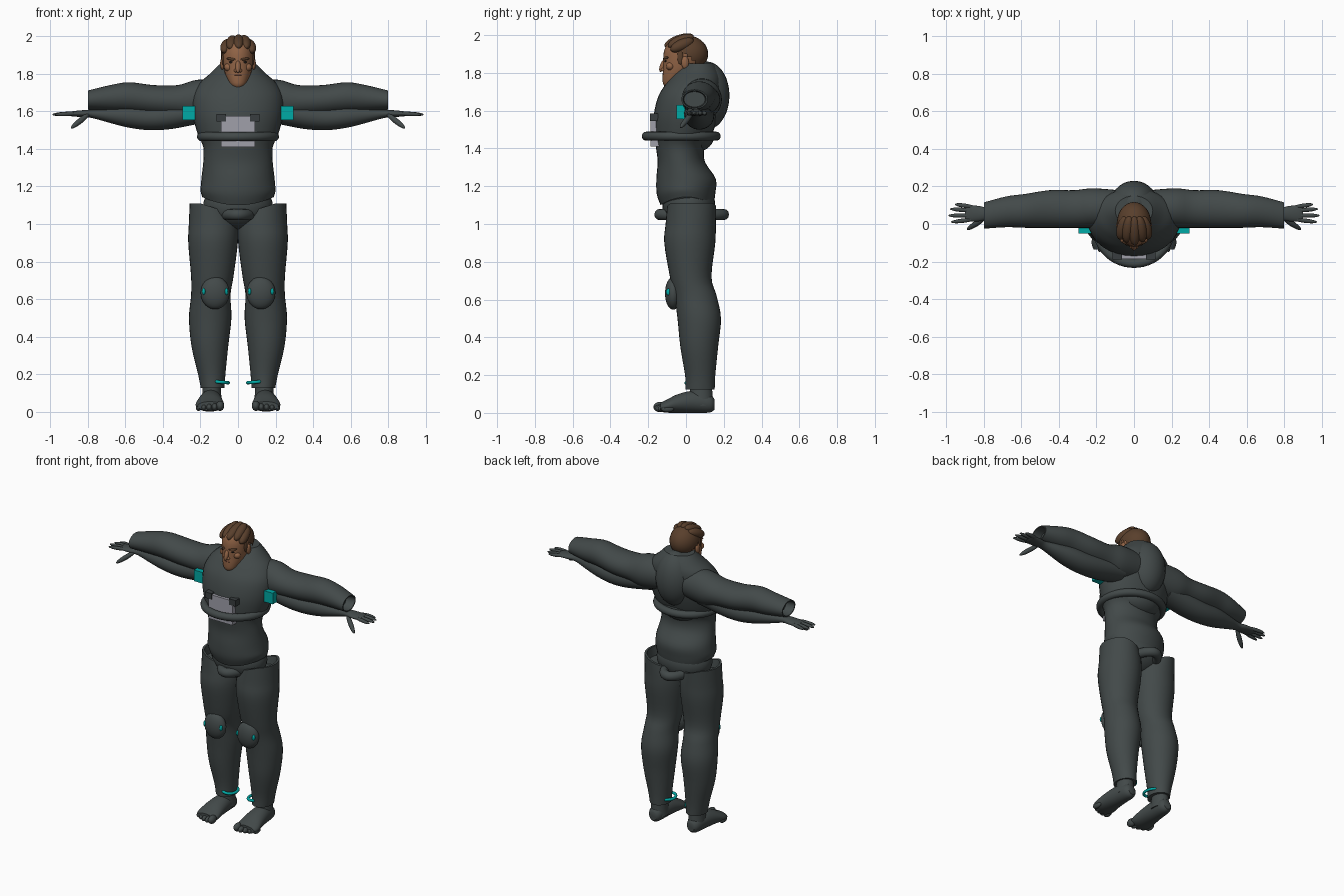
import bpy, bmesh
from math import sin, cos, pi, radians
from mathutils import Matrix, Vector

cube = bpy.data.objects.get("Cube")
if cube:
    bpy.data.objects.remove(cube, do_unlink=True)


def material(name, r, g, b):
    m = bpy.data.materials.new(name)
    m.use_nodes = True
    m.diffuse_color = (r, g, b, 1)
    bsdf = next(n for n in m.node_tree.nodes if n.type == "BSDF_PRINCIPLED")
    bsdf.inputs["Base Color"].default_value = (r, g, b, 1)
    bsdf.inputs["Roughness"].default_value = 0.7
    return m


SUIT = material("charcoal suit", .055, .067, .067)
POCKET = material("dark pocket", .04, .048, .05)
TEAL = material("teal", 0, .4, .38)
PLATE = material("light grey", .35, .35, .4)
SKIN = material("tan skin", .28, .125, .06)
HAIR = material("brown hair", .1, .05, .025)
LIPS = material("lip", .2, .07, .045)
DARK = material("eye dark", .02, .015, .012)


def finish(name, bm, mat, mirror=False, angle=40):
    """Turn a bmesh into a smooth object, optionally mirrored across x."""
    bmesh.ops.recalc_face_normals(bm, faces=bm.faces[:])
    me = bpy.data.meshes.new(name)
    bm.to_mesh(me)
    bm.free()
    me.materials.append(mat)
    me.shade_smooth()
    me.set_sharp_from_angle(angle=radians(angle))
    ob = bpy.data.objects.new(name, me)
    bpy.context.scene.collection.objects.link(ob)
    if mirror:
        ob.modifiers.new("mirror", "MIRROR")
    return ob


def spline(rows, steps):
    """Catmull-Rom interpolation through rows of numbers."""
    rows = [Vector(r) for r in rows]
    out = []
    for i in range(len(rows) - 1):
        a, b, c, d = (rows[max(0, min(len(rows) - 1, i + k))] for k in (-1, 0, 1, 2))
        for s in range(steps):
            t = s / steps
            out.append(b + (c - a) * (t / 2) + (a * 2 - b * 5 + c * 4 - d) * (t * t / 2)
                       + (b * 3 - a - c * 3 + d) * (t ** 3 / 2))
    return out + [rows[-1]]


def loft(name, axis, rows, mat, mirror=False, lip=0, warp=None, sides=32, steps=4):
    """Skin ellipses: rows hold position, two centres and two radii."""
    rings = spline(rows, steps)
    if lip:  # hollow open end
        end = rings[-1]
        for drop, f in ((0, .88), (lip, .8)):
            rings.append(Vector((end[0] - drop, end[1], end[2], end[3] * f, end[4] * f)))
    bm = bmesh.new()
    loops = []
    for p, c, d, r, s in rings:
        loop = []
        for k in range(sides):
            u, v = c + r * cos(2 * pi * k / sides), d + s * sin(2 * pi * k / sides)
            co = {"x": (p, u, v), "y": (u, p, v), "z": (u, v, p)}[axis]
            loop.append(bm.verts.new(warp(*co) if warp else co))
        loops.append(loop)
    for a, b in zip(loops, loops[1:]):
        for k in range(sides):
            j = (k + 1) % sides
            bm.faces.new((a[k], a[j], b[j], b[k]))
    bm.faces.new(loops[0])
    bm.faces.new(loops[-1])
    return finish(name, bm, mat, mirror)


def blob(name, centre, radii, mat, mirror=False, aim=None, keep=None):
    """Ellipsoid; aim turns its z axis, keep trims it by a rule."""
    bm = bmesh.new()
    turn = Vector(aim).to_track_quat("Z", "Y").to_matrix().to_4x4() if aim else Matrix()
    m = Matrix.Translation(centre) @ turn @ Matrix.Diagonal((*radii, 1))
    bmesh.ops.create_uvsphere(bm, u_segments=28, v_segments=18, radius=1, matrix=m)
    if keep:
        bmesh.ops.delete(bm, geom=[v for v in bm.verts if not keep(v.co)], context="VERTS")
    return finish(name, bm, mat, mirror)


def rod(name, a, b, r, mat, mirror=False):
    a, b = Vector(a), Vector(b)
    return blob(name, (a + b) / 2, (r, r, (b - a).length / 2), mat, mirror, aim=b - a)


def box(name, low, high, mat, mirror=False):
    low, high = Vector(low), Vector(high)
    bm = bmesh.new()
    m = Matrix.Translation((low + high) / 2) @ Matrix.Diagonal((*(high - low), 1))
    bmesh.ops.create_cube(bm, size=1, matrix=m)
    return finish(name, bm, mat, mirror)


def ring(name, centre, rx, ry, r, mat, mirror=False, tilt=0):
    """Elliptical tube lying flat, tilt raises its outer side."""
    bm = bmesh.new()
    n, m = 48, 12
    grid = []
    for i in range(n):
        a = 2 * pi * i / n
        row = []
        for j in range(m):
            b = 2 * pi * j / m
            x, y = (rx + r * cos(b)) * cos(a), (ry + r * cos(b)) * sin(a)
            row.append(bm.verts.new(Vector(centre) + Vector((x, y, r * sin(b) + tilt * x))))
        grid.append(row)
    for i in range(n):
        for j in range(m):
            k, l = (i + 1) % n, (j + 1) % m
            bm.faces.new((grid[i][j], grid[k][j], grid[k][l], grid[i][l]))
    return finish(name, bm, mat, mirror)


# Torso with a hem that rises at the hips
def hem(x, y, z):
    return x, y, z + max(0, 1.2 - z) * 12 * x * x


loft("torso", "z", [
    (1.1, 0, .005, .19, .14), (1.16, 0, 0, .2, .155), (1.24, 0, 0, .195, .157),
    (1.33, 0, -.025, .185, .125), (1.41, 0, -.03, .185, .13), (1.48, 0, -.015, .215, .155),
    (1.58, 0, 0, .24, .17), (1.68, 0, .02, .24, .165), (1.75, 0, .045, .205, .145),
    (1.8, 0, .06, .15, .12), (1.85, 0, .07, .1, .08)], SUIT, warp=hem)
blob("pelvis", (0, .015, 1.1), (.185, .14, .13), SUIT)
blob("back_hump", (0, .11, 1.68), (.125, .12, .18), SUIT)
blob("lower_back_pad", (0, .05, 1.47), (.14, .1, .09), SUIT)
ring("chest_ring", (0, -.025, 1.465), .195, .185, .024, SUIT)
ring("belt_ring", (0, .03, 1.05), .08, .168, .03, SUIT)

# Chest unit
box("chest_plate", (-.09, -.187, 1.41), (.09, -.1, 1.575), PLATE)
box("chest_pocket", (.065, -.19, 1.545), (.115, -.1, 1.585), POCKET, True)
box("armpit_patch", (.23, -.05, 1.555), (.295, .02, 1.63), TEAL, True)

# Sleeves over the bare arms
loft("sleeve", "x", [
    (.08, .08, 1.67, .1, .1), (.22, .085, 1.66, .105, .108), (.32, .08, 1.655, .1, .085),
    (.45, .08, 1.66, .1, .08), (.58, .07, 1.675, .09, .08), (.68, .065, 1.67, .082, .07),
    (.8, .045, 1.66, .07, .051)], SUIT, True, lip=.06)
loft("arm", "x", [
    (.18, .07, 1.6, .08, .06), (.35, .07, 1.575, .08, .068), (.47, .07, 1.565, .075, .065),
    (.58, .065, 1.573, .068, .06), (.68, .06, 1.58, .05, .042), (.77, .055, 1.587, .032, .024),
    (.82, .055, 1.588, .04, .019), (.88, .057, 1.587, .044, .014), (.9, .057, 1.587, .036, .008)],
    SUIT, True)

# Hands
for label, y, tip_x, tip_y in (("little", .09, .955, .105), ("ring", .07, .98, .08),
                               ("middle", .045, .99, .045), ("index", .025, .975, .01)):
    rod(label + "_finger", (.85, y, 1.59), (tip_x, tip_y, 1.583), .0115, SUIT, True)
rod("thumb", (.79, .035, 1.59), (.89, -.03, 1.51), .015, SUIT, True)


# Trouser legs, waist dipping toward the middle
def waist(x, y, z):
    return x, y, z - max(0, z - 1) * 3 * max(0, .2 - x)


loft("trouser_leg", "z", [
    (.125, .135, .075, .063, .077), (.2, .14, .075, .073, .08), (.35, .15, .07, .098, .1),
    (.5, .148, .07, .113, .115), (.62, .145, .05, .105, .112), (.72, .137, .025, .113, .11),
    (.9, .133, .02, .132, .135), (1, .132, .025, .13, .133), (1.11, .142, .03, .115, .13)],
    SUIT, True, lip=.06, warp=waist)

# Knee pads with side studs
blob("knee_pad", (.122, -.068, .633), (.077, .043, .087), SUIT, True)
for x in (.062, .182):
    blob("knee_stud", (x, -.092, .64), (.009, .014, .018), TEAL, True)

# Feet
ring("ankle_ring", (.095, .055, .158), .043, .055, .009, TEAL, True, tilt=.08)
loft("ankle", "z", [(.04, .14, .08, .055, .065), (.1, .14, .08, .05, .06),
                    (.18, .14, .08, .045, .055)], SUIT, True)
loft("foot", "y", [
    (.15, .142, .045, .025, .028), (.125, .142, .05, .045, .048), (.04, .145, .058, .058, .058),
    (-.04, .148, .05, .068, .05), (-.1, .15, .036, .076, .035), (-.135, .15, .03, .065, .024)],
    SUIT, True)
for i in range(5):
    r = .027 if i == 0 else .021 - i * .001
    blob("toe", (.095 + i * .029, -.138 + i * i * .0025, r + .004), (r * .8, .034, r), SUIT, True)

# Head
loft("neck", "z", [(1.68, 0, .02, .065, .065), (1.78, 0, .01, .062, .065),
                   (1.85, 0, .005, .065, .07)], SKIN)
loft("head", "z", [
    (1.727, 0, -.09, .022, .022), (1.745, 0, -.08, .042, .042), (1.78, 0, -.057, .06, .067),
    (1.82, 0, -.032, .074, .09), (1.87, 0, -.02, .081, .101), (1.92, 0, -.013, .081, .102),
    (1.96, 0, -.008, .066, .085), (1.98, 0, -.005, .03, .04)], SKIN)
rod("nose", (0, -.108, 1.875), (0, -.137, 1.806), .014, SKIN)
blob("nose_wing", (.012, -.121, 1.817), (.01, .012, .009), SKIN, True)
blob("chin", (0, -.099, 1.745), (.026, .02, .018), SKIN)
blob("cheekbone", (.048, -.083, 1.835), (.026, .022, .022), SKIN, True)
blob("ear", (.083, -.005, 1.855), (.012, .02, .033), SKIN, True)
blob("upper_lip", (0, -.114, 1.794), (.024, .011, .005), LIPS)
blob("lower_lip", (0, -.111, 1.785), (.02, .011, .006), LIPS)
blob("eye", (.034, -.108, 1.862), (.014, .007, .006), DARK, True)
rod("eyebrow", (.012, -.119, 1.876), (.062, -.094, 1.882), .007, HAIR, True)

# Hair cap with swept tufts
blob("hair", (0, .005, 1.9), (.091, .112, .098), HAIR,
     keep=lambda c: c.z > 1.875 - .62 * c.y)
for x, z in ((-.066, 1.94), (-.035, 1.958), (.003, 1.962), (.04, 1.96), (.068, 1.94)):
    rod("hair_tuft", (x * 1.15, -.115 + abs(x) * .5, z - .02), (x * .7, .04, z + .035), .031, HAIR)
blob("sideburn", (.078, -.03, 1.885), (.009, .016, .04), HAIR, True)
